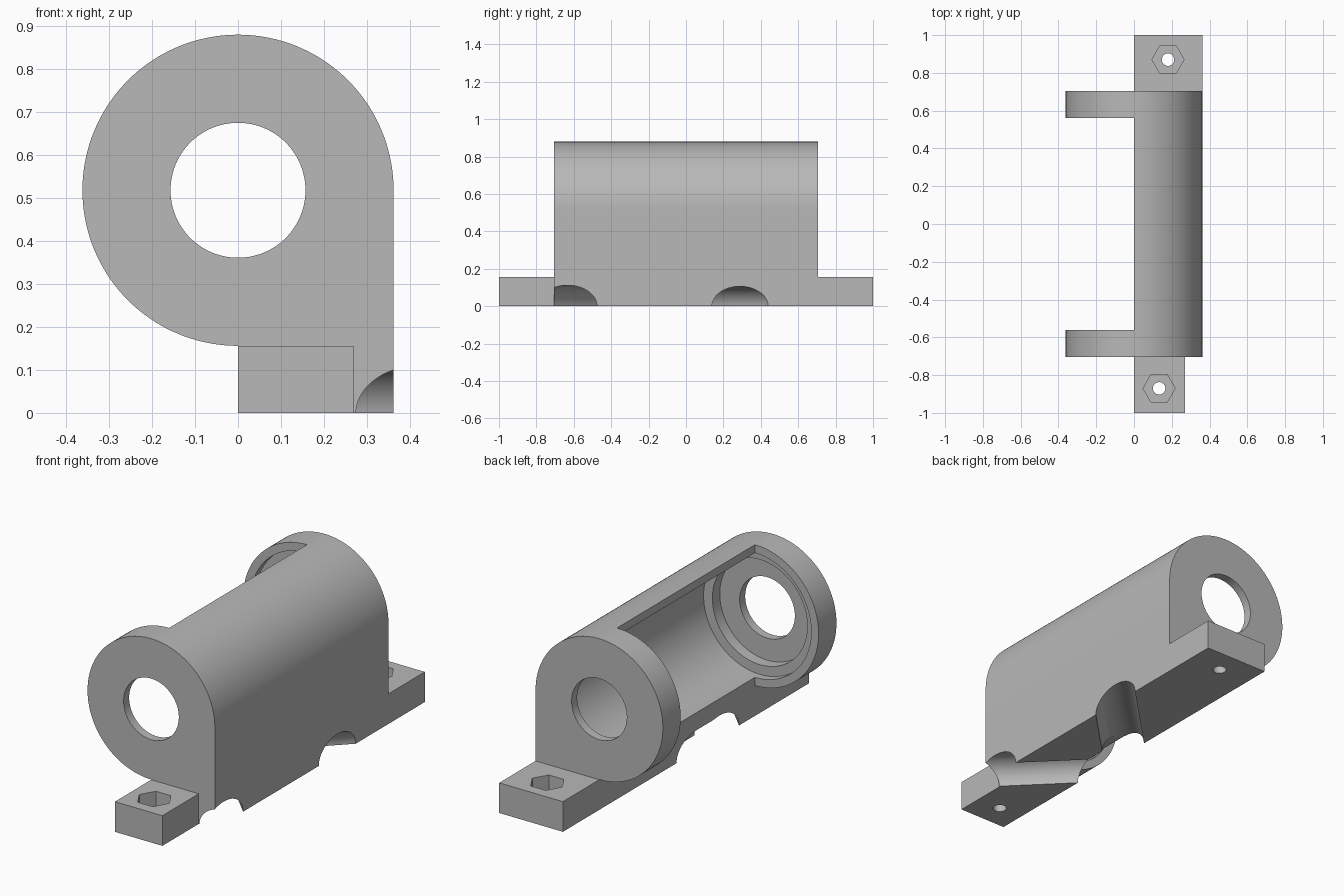
import bpy, bmesh, math
from mathutils import Matrix, Vector

if "Cube" in bpy.data.objects:
    bpy.data.objects.remove(bpy.data.objects["Cube"], do_unlink=True)

grey = bpy.data.materials.new("plain grey")
grey.use_nodes = True
grey.diffuse_color = (0.48, 0.48, 0.48, 1)
grey.node_tree.nodes["Principled BSDF"].inputs["Base Color"].default_value = grey.diffuse_color

R, AXIS_Z = 0.362, 0.518       # housing radius and axis height
HALF, INNER = 0.705, 0.56      # housing half length, window half length
TAB_H = 0.155


def add_object(name, bm):
    bmesh.ops.recalc_face_normals(bm, faces=bm.faces)
    mesh = bpy.data.meshes.new(name)
    bm.to_mesh(mesh)
    bm.free()
    mesh.materials.append(grey)
    obj = bpy.data.objects.new(name, mesh)
    bpy.context.collection.objects.link(obj)
    return obj


def box(name, lo, hi):
    bm = bmesh.new()
    lo, hi = Vector(lo), Vector(hi)
    size = Matrix.Diagonal(hi - lo).to_4x4()
    bmesh.ops.create_cube(bm, size=1, matrix=Matrix.Translation((lo + hi) / 2) @ size)
    return add_object(name, bm)


def rod(name, start, end, radius, sides=96):
    start, end = Vector(start), Vector(end)
    axis = end - start
    turn = axis.to_track_quat("Z", "Y").to_matrix().to_4x4()
    bm = bmesh.new()
    bmesh.ops.create_cone(bm, cap_ends=True, segments=sides, radius1=radius, radius2=radius,
                          depth=axis.length, matrix=Matrix.Translation((start + end) / 2) @ turn)
    return add_object(name, bm)


def cut(target, cutters):
    bpy.context.view_layer.objects.active = target
    for cutter in cutters:
        mod = target.modifiers.new("cut", "BOOLEAN")
        mod.operation, mod.solver, mod.object = "DIFFERENCE", "EXACT", cutter
        bpy.ops.object.modifier_apply(modifier=mod.name)
        bpy.data.objects.remove(cutter, do_unlink=True)


def smooth(obj):
    bpy.ops.object.select_all(action="DESELECT")
    obj.select_set(True)
    bpy.context.view_layer.objects.active = obj
    bpy.ops.object.shade_smooth_by_angle(angle=math.radians(30))


# Housing: round profile with a square foot on the +x side
bm = bmesh.new()
profile = [(0, 0), (R, 0)]
steps = 108
for i in range(steps + 1):
    a = math.radians(270) * i / steps
    profile.append((R * math.cos(a), AXIS_Z + R * math.sin(a)))
face = bm.faces.new([bm.verts.new((x, -HALF, z)) for x, z in profile])
ext = bmesh.ops.extrude_face_region(bm, geom=[face])
bmesh.ops.translate(bm, vec=(0, 2 * HALF, 0),
                    verts=[v for v in ext["geom"] if isinstance(v, bmesh.types.BMVert)])
housing = add_object("housing", bm)

# Stepped bore and the open window on the -x side
bores = [rod("bore", (0, -y, AXIS_Z), (0, y, AXIS_Z), r)
         for r, y in ((0.157, 0.9), (0.27, 0.66), (0.32, 0.6))]
window = box("window", (-0.6, -INNER, -0.2), (0, INNER, 1.2))

# Slanted grooves under the foot, joined by a short straight one
reach = 0.6
grooves = [
    rod("front_groove", (-0.1, -0.172, 0), (reach, -0.872, 0), 0.112),
    rod("back_groove", (-0.1, -0.173, 0), (reach, 0.527, 0), 0.106),
    rod("link_groove", (0, -0.27, 0), (0, -0.07, 0), 0.108),
]
cut(housing, bores + [window] + grooves)
smooth(housing)

# Mounting tabs with a hexagonal nut pocket and a screw hole
for name, side, width, hole_x in (("front_tab", -1, 0.27, 0.133), ("back_tab", 1, R, 0.18)):
    ys = sorted((side * HALF, side))
    tab = box(name, (0, ys[0], 0), (width, ys[1], TAB_H))
    y = side * 0.87
    pocket = rod("pocket", (hole_x, y, 0.06), (hole_x, y, 0.3), 0.085, 6)
    pocket.data.transform(Matrix.Translation((hole_x, y, 0)) @ Matrix.Rotation(math.pi / 2, 4, "Z")
                          @ Matrix.Translation((-hole_x, -y, 0)))
    screw = rod("screw_hole", (hole_x, y, -0.1), (hole_x, y, 0.3), 0.033, 32)
    cut(tab, [pocket, screw])
    smooth(tab)
